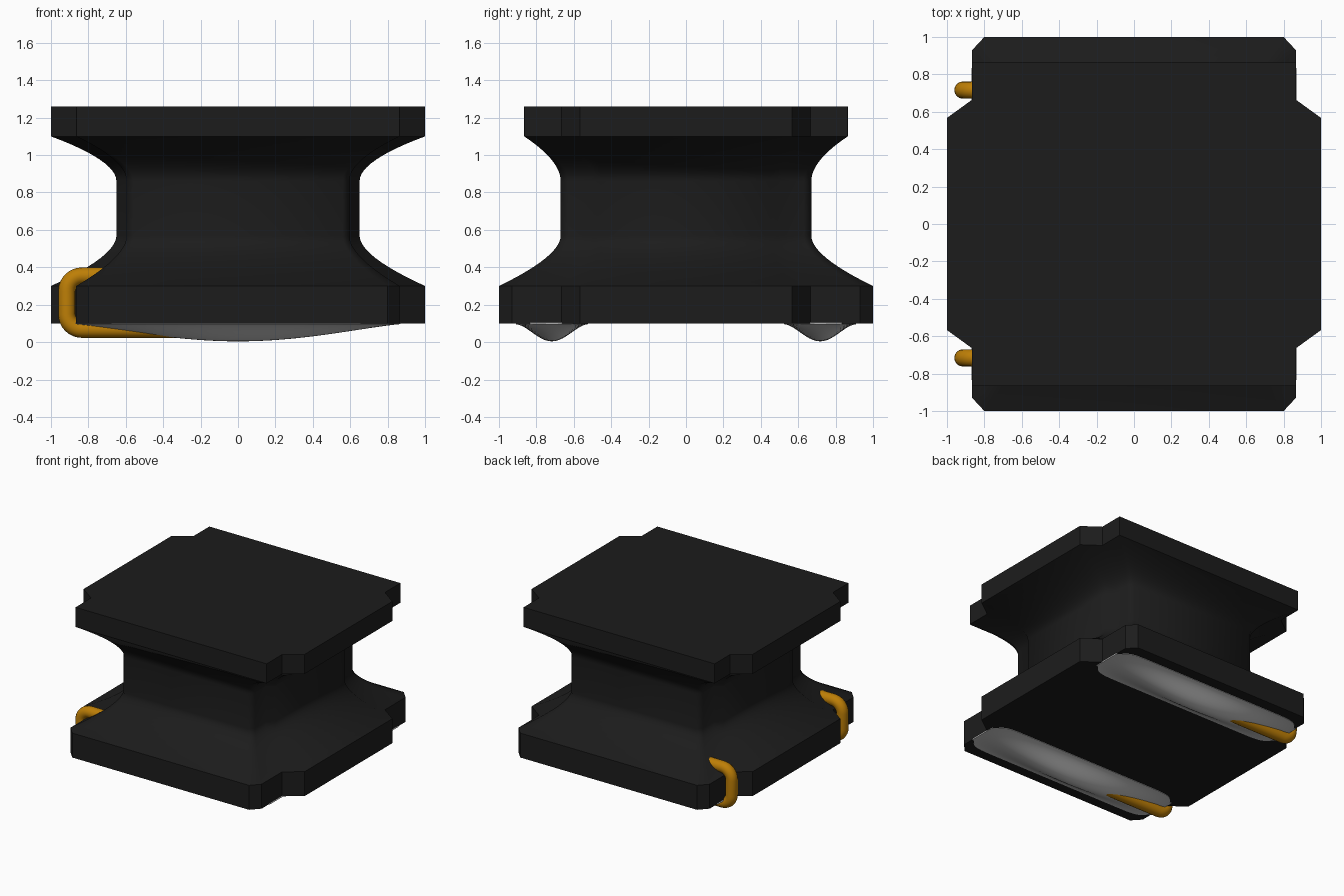
import bpy, bmesh, math
from mathutils import Vector

cube = bpy.data.objects.get("Cube")
if cube:
    bpy.data.objects.remove(cube, do_unlink=True)


def material(name, rgb):
    m = bpy.data.materials.new(name)
    m.use_nodes = True
    m.diffuse_color = (*rgb, 1)
    m.node_tree.nodes["Principled BSDF"].inputs["Base Color"].default_value = (*rgb, 1)
    return m


BLACK = material("black ferrite", (0.0115, 0.0115, 0.0115))
COPPER = material("enamelled copper", (0.51, 0.21, 0.002))
SILVER = material("solder grey", (0.60, 0.60, 0.60))


def finish(name, bm, mat):
    bmesh.ops.recalc_face_normals(bm, faces=bm.faces)
    for f in bm.faces:
        f.smooth = True
    mesh = bpy.data.meshes.new(name)
    bm.to_mesh(mesh)
    bm.free()
    mesh.materials.append(mat)
    ob = bpy.data.objects.new(name, mesh)
    bpy.context.collection.objects.link(ob)


def bridge(bm, a, b, closed=True):
    n = len(a)
    for i in range(n if closed else n - 1):
        j = (i + 1) % n
        bm.faces.new((a[i], a[j], b[j], b[i]))


# Quarter outlines of the spool: side, notch and front corner
TOP = [(1, .567), (.865, .665), (.865, .864), (.864, .865)]
CORE = [(.65, .45), (.595, .49), (.595, .63), (.56, .67)]
BASE = [(1, .567), (.865, .665), (.865, .93), (.80, 1)]


def outline(quarter):
    back = quarter[::-1]
    return (quarter + [(-x, y) for x, y in back]
            + [(-x, -y) for x, y in quarter] + [(x, -y) for x, y in back])


def flare(flange, z_core, z_mid, z_flange, steps=12):
    """Sections curving from the core out to a flange."""
    for i in range(steps + 1):
        t = i / steps
        z = (1 - t) ** 2 * z_core + 2 * t * (1 - t) * z_mid + t * t * z_flange
        yield [(c[0] + (f[0] - c[0]) * t * t, c[1] + (f[1] - c[1]) * t * t)
               for c, f in zip(CORE, flange)], z


# Ferrite spool, lofted from the underside to the top
sections = [(BASE, .10)] + list(flare(BASE, .57, .46, .30))[::-1]
sections += list(flare(TOP, .86, .97, 1.10)) + [(TOP, 1.26)]
bm = bmesh.new()
rings = [[bm.verts.new((x, y, z)) for x, y in outline(q)] for q, z in sections]
for lower, upper in zip(rings, rings[1:]):
    bridge(bm, lower, upper)
bm.faces.new(rings[0])
bm.faces.new(rings[-1])
# Flange edges stay crisp, the winding core is smooth
for e in bm.edges:
    heights = [v.co.z for v in e.verts]
    e.smooth = not (max(heights) < .301 or min(heights) > 1.099)
finish("ferrite_spool", bm, BLACK)


# Domed solder strip under the base
def solder_strip(name, y_mid):
    nx, ny = 48, 20
    bm = bmesh.new()
    rows = []
    for i in range(nx + 1):
        u = -math.cos(math.pi * i / nx)
        half = .193 * max(.6, (1 - abs(u) ** 18) ** .5)
        rise = max(0, math.cos(u * math.pi / 2)) ** 1.2
        row = []
        for j in range(ny + 1):
            v = 2 * j / ny - 1
            bell = ((1 + math.cos(math.pi * v)) / 2) ** .85
            row.append(bm.verts.new((.868 * u, y_mid + half * v,
                                     .096 - .092 * rise * bell)))
        rows.append(row)
    for a, b in zip(rows, rows[1:]):
        bridge(bm, a, b, closed=False)
    # Flat lid tucked into the base
    edge = (rows[0] + [r[-1] for r in rows[1:-1]] + rows[-1][::-1]
            + [r[0] for r in rows[-2:0:-1]])
    lid = [bm.verts.new((v.co.x, v.co.y, .105)) for v in edge]
    bridge(bm, edge, lid)
    bm.faces.new(lid)
    for v in edge:
        for e in v.link_edges:
            if e.other_vert(v) in edge:
                e.smooth = False
    finish(name, bm, SILVER)


# Bent wire end, from the winding round the flange into the solder
def wire_lead(name, y, radius=.046, bend=.08, sides=16):
    corners = [Vector(p) for p in ((-.62, .353), (-.915, .353), (-.915, .069), (-.30, .069))]
    path = [corners[0]]
    for before, c, after in zip(corners, corners[1:], corners[2:]):
        a = c + (before - c).normalized() * bend
        b = c + (after - c).normalized() * bend
        centre = a + b - c
        for k in range(9):
            w = math.pi / 2 * k / 8
            path.append(centre + (a - centre) * math.cos(w) + (b - centre) * math.sin(w))
    path.append(corners[-1])
    bm = bmesh.new()
    rings = []
    for i, p in enumerate(path):
        d = (path[min(i + 1, len(path) - 1)] - path[max(i - 1, 0)]).normalized()
        side = Vector((-d.y, d.x))
        ring = []
        for k in range(sides):
            w = math.tau * k / sides
            q = p + side * radius * math.cos(w)
            ring.append(bm.verts.new((q.x, y + radius * math.sin(w), q.y)))
        rings.append(ring)
    for a, b in zip(rings, rings[1:]):
        bridge(bm, a, b)
    for end in (rings[0], rings[-1]):
        for e in bm.faces.new(end).edges:
            e.smooth = False
    finish(name, bm, COPPER)


for place, s in (("front", -1), ("back", 1)):
    solder_strip(place + "_solder_strip", .717 * s)
    wire_lead(place + "_wire_lead", .716 * s)
